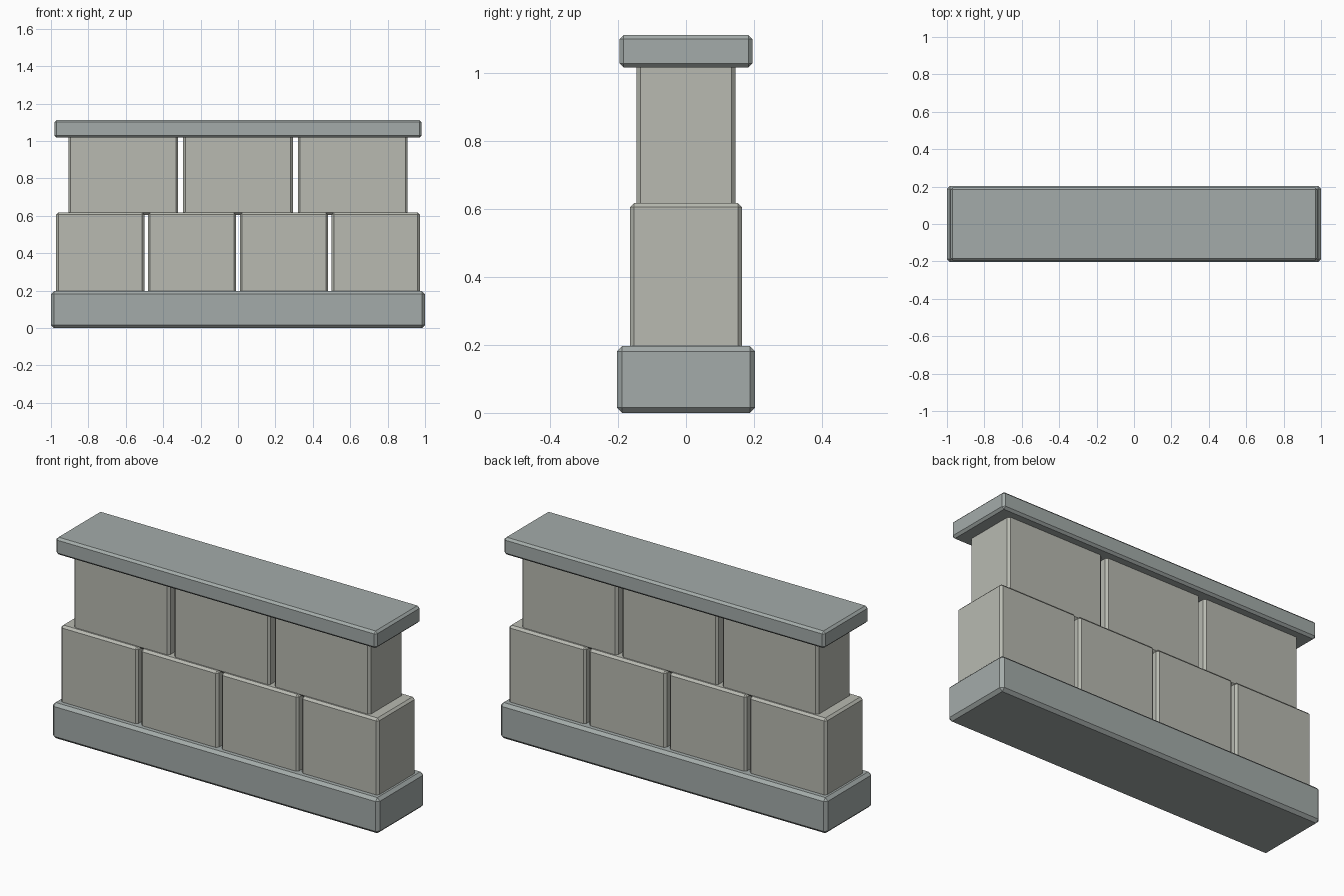
import bpy

if "Cube" in bpy.data.objects:
    bpy.data.objects.remove(bpy.data.objects["Cube"])


def material(name, color):
    m = bpy.data.materials.new(name)
    m.diffuse_color = (*color, 1)
    m.use_nodes = True
    m.node_tree.nodes["Principled BSDF"].inputs["Base Color"].default_value = m.diffuse_color
    return m


def block(name, x, width, depth, z0, z1, bevel, mat):
    """Chamfered stone block spanning z0..z1, centred on y = 0."""
    bpy.ops.mesh.primitive_cube_add(size=1, location=(x, 0, (z0 + z1) / 2))
    ob = bpy.context.object
    ob.name = name
    ob.scale = (width, depth, z1 - z0)
    bpy.ops.object.transform_apply(location=False, rotation=False, scale=True)
    mod = ob.modifiers.new("chamfer", 'BEVEL')
    mod.width = bevel
    mod.segments = 1
    ob.data.materials.append(mat)
    return ob


def row(name, count, pitch, width, depth, z0, z1, bevel, mat):
    """Evenly spaced course of blocks centred on x = 0."""
    for i in range(count):
        x = (i - (count - 1) / 2) * pitch
        block(f"{name}_{i + 1}", x, width, depth, z0, z1, bevel, mat)


slab = material("slab_stone", (0.37, 0.41, 0.40))
stone = material("block_stone", (0.48, 0.49, 0.44))

# Base plinth and cap slab
block("base_slab", 0, 2.0, 0.408, 0, 0.197, 0.016, slab)
block("cap_slab", 0, 1.963, 0.391, 1.018, 1.113, 0.012, slab)

# Two staggered courses, ends slightly sunk into their neighbours
row("lower_block", 4, 0.491, 0.472, 0.331, 0.185, 0.618, 0.012, stone)
row("upper_block", 3, 0.614, 0.587, 0.291, 0.605, 1.030, 0.012, stone)
